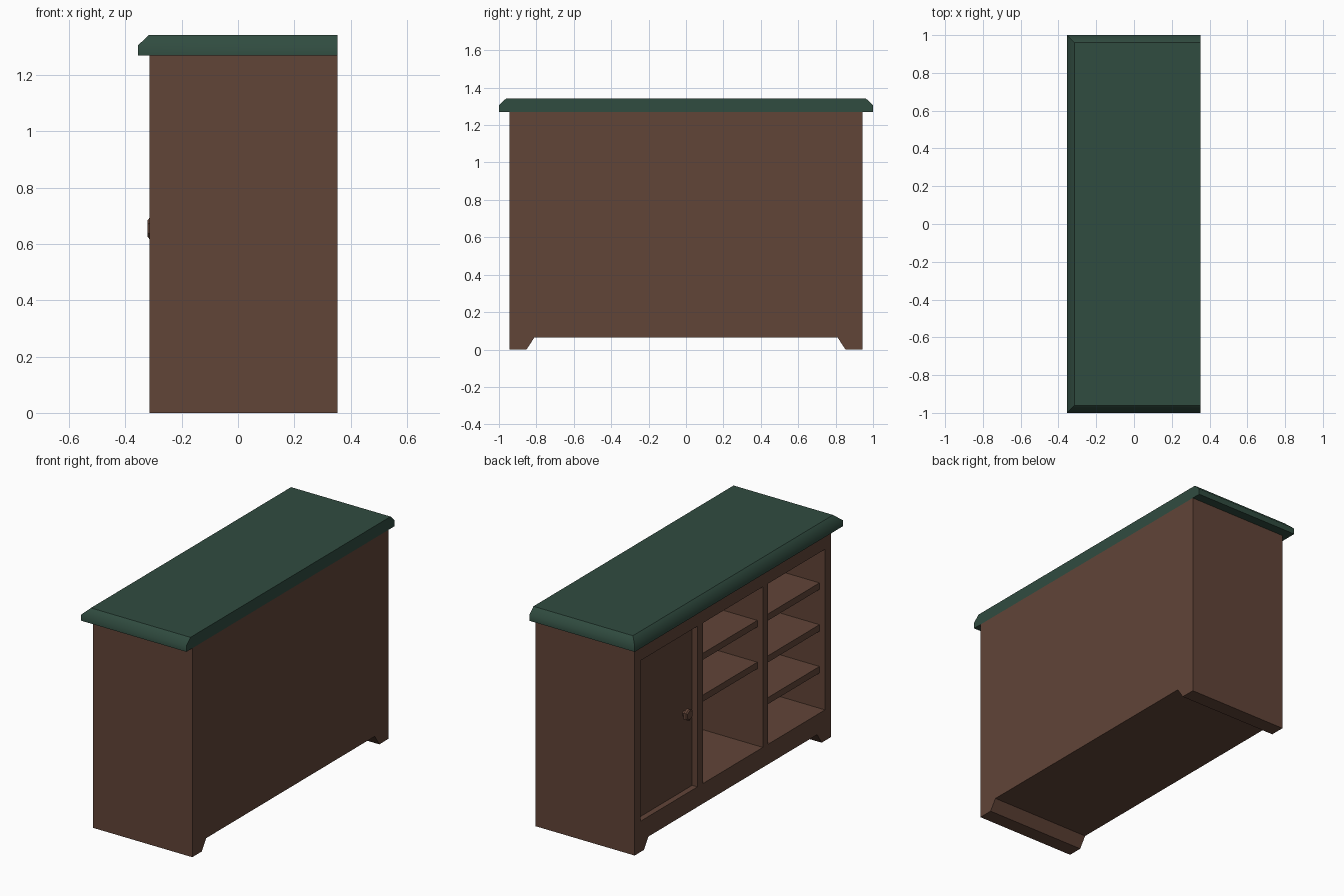
import bpy, bmesh, math
from mathutils import Matrix

if "Cube" in bpy.data.objects:
    bpy.data.objects.remove(bpy.data.objects["Cube"])


def material(name, rgb):
    m = bpy.data.materials.new(name)
    m.diffuse_color = (*rgb, 1)
    m.use_nodes = True
    m.node_tree.nodes["Principled BSDF"].inputs["Base Color"].default_value = m.diffuse_color
    return m


BROWN = material("brown wood", (0.120, 0.058, 0.039))
GREEN = material("green top", (0.030, 0.072, 0.051))


def finish(name, bm, mat):
    bmesh.ops.recalc_face_normals(bm, faces=bm.faces)
    me = bpy.data.meshes.new(name)
    bm.to_mesh(me)
    bm.free()
    me.materials.append(mat)
    ob = bpy.data.objects.new(name, me)
    bpy.context.collection.objects.link(ob)
    return ob


def box(name, x, y, z, mat=BROWN):
    bm = bmesh.new()
    bmesh.ops.create_cube(bm, size=1)
    for v in bm.verts:
        v.co = [r[0] if c < 0 else r[1] for c, r in zip(v.co, (x, y, z))]
    return finish(name, bm, mat)


FRONT, BACK = -0.315, 0.353          # open side faces -x
FLOOR, CEIL, INNER = 0.187, 1.163, 0.30
BAYS = [(0.34, 0.885), (-0.288, 0.288), (-0.885, -0.34)]

# carcass: footed outline extruded through the depth
half = [(0.81, 0.065), (0.853, 0), (0.943, 0), (0.943, 1.27)]
outline = half + [(-y, z) for y, z in reversed(half)]
bm = bmesh.new()
face = bm.faces.new([bm.verts.new((FRONT, y, z)) for y, z in outline])
ext = bmesh.ops.extrude_face_region(bm, geom=[face])
moved = [g for g in ext["geom"] if isinstance(g, bmesh.types.BMVert)]
bmesh.ops.translate(bm, verts=moved, vec=(BACK - FRONT, 0, 0))
carcass = finish("carcass", bm, BROWN)

# three bays cut from the open side; the door bay is only a shallow recess
depths = [-0.280, INNER, INNER]
cutters = []
for bay, depth in zip(BAYS, depths):
    cutter = box("bay_cutter", (-0.5, depth), bay, (FLOOR, CEIL))
    cutter.hide_render = True
    mod = carcass.modifiers.new("bay", 'BOOLEAN')
    mod.operation, mod.solver, mod.object = 'DIFFERENCE', 'EXACT', cutter
    cutters.append(cutter)
deps = bpy.context.evaluated_depsgraph_get()
carved = bpy.data.meshes.new_from_object(carcass.evaluated_get(deps))
carcass.modifiers.clear()
carcass.data = carved
carved.materials.clear()
carved.materials.append(BROWN)
for c in cutters:
    bpy.data.objects.remove(c)

# shelves: two in the middle bay, three in the end bay
for bay, tops in ((BAYS[1], (0.695, 0.949)), (BAYS[2], (0.441, 0.695, 0.949))):
    for top in tops:
        box("shelf", (-0.278, INNER), bay, (top - 0.04, top))

# six-sided door knob: stem and bevelled head
bm = bmesh.new()
for r1, r2, x0, x1 in ((0.018, 0.018, -0.279, -0.300),
                       (0.037, 0.037, -0.300, -0.315),
                       (0.037, 0.028, -0.315, -0.322)):
    place = Matrix.Translation(((x0 + x1) / 2, 0.42, 0.655)) @ \
        Matrix.Rotation(-math.pi / 2, 4, 'Y') @ Matrix.Rotation(math.pi / 2, 4, 'Z')
    bmesh.ops.create_cone(bm, cap_ends=True, segments=6, radius1=r1, radius2=r2,
                          depth=abs(x1 - x0), matrix=place)
finish("door_knob", bm, BROWN)

# worktop: stacked rectangles, sloped on three sides and flush at the back
bm = bmesh.new()
rings = []
for z, inset in ((1.27, 0), (1.306, 0), (1.343, 0.039)):
    x0, y = -0.355 + inset, 1 - inset
    rings.append([bm.verts.new(p) for p in
                  ((x0, -y, z), (BACK, -y, z), (BACK, y, z), (x0, y, z))])
for a, b in zip(rings, rings[1:]):
    for i in range(4):
        j = (i + 1) % 4
        bm.faces.new((a[i], a[j], b[j], b[i]))
bm.faces.new(rings[0][::-1])
bm.faces.new(rings[-1])
for f in bm.faces:
    f.smooth = True
for e in bm.edges:       # only the slope's lower edge is softened
    e.smooth = all(abs(v.co.z - 1.306) < 1e-4 for v in e.verts)
finish("worktop", bm, GREEN)
